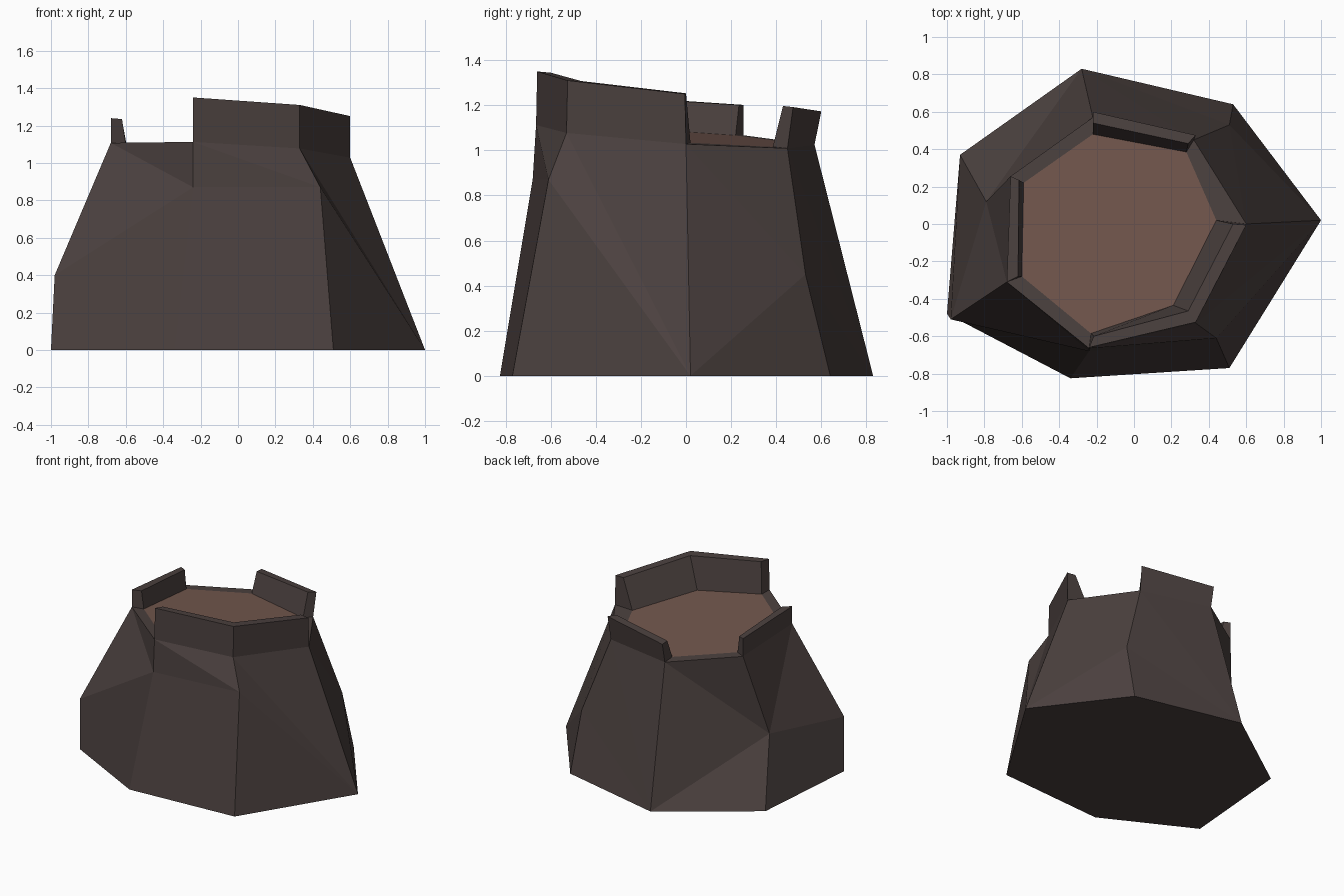
import bpy, bmesh
from mathutils import Vector

if "Cube" in bpy.data.objects:
    bpy.data.objects.remove(bpy.data.objects["Cube"])


def material(name, rgb):
    m = bpy.data.materials.new(name)
    m.diffuse_color = (*rgb, 1)
    m.use_nodes = True
    m.node_tree.nodes["Principled BSDF"].inputs["Base Color"].default_value = m.diffuse_color
    return m


STONE = material("dark_stone", (0.070, 0.052, 0.049))
EARTH = material("brown_earth", (0.168, 0.095, 0.075))


def build(name, faces, mat):
    """Make a flat-shaded object from faces given as lists of points."""
    bm = bmesh.new()
    for pts in faces:
        unique = []
        for p in pts:
            if p not in unique:
                unique.append(p)
        bm.faces.new([bm.verts.new(p) for p in unique])
    bmesh.ops.remove_doubles(bm, verts=bm.verts, dist=0.0005)
    bmesh.ops.recalc_face_normals(bm, faces=bm.faces)
    me = bpy.data.meshes.new(name)
    bm.to_mesh(me)
    bm.free()
    me.materials.append(mat)
    ob = bpy.data.objects.new(name, me)
    bpy.context.collection.objects.link(ob)
    return ob


def on_slope(x, y, h=0.0):
    """Point at height h above the tilted top plane."""
    return Vector((x, y, 1.055 - 0.045 * x - 0.07 * y + h))


# Seven corners, counter-clockwise from +x:
# foot, bend in the slope (or None), rim, floor edge, wall top outer, wall top inner, wall height
CORNERS = [
    ((1.00, 0.02), None, (0.60, 0.00), (0.44, 0.02), (0.60, -0.005), (0.53, 0.00), 0.222),
    ((0.53, 0.64), (0.51, 0.53, 0.45), (0.32, 0.45), (0.28, 0.385), (0.33, 0.475), (0.29, 0.43), 0.185),
    ((-0.28, 0.83), None, (-0.22, 0.57), (-0.22, 0.48), (-0.22, 0.60), (-0.22, 0.54), 0.15),
    ((-0.93, 0.37), (-0.79, 0.12, 0.46), (-0.66, 0.255), (-0.59, 0.22), (-0.66, 0.255), (-0.615, 0.235), 0.135),
    ((-1.00, -0.48), (-0.98, -0.51, 0.40), (-0.68, -0.31), (-0.60, -0.28), (-0.68, -0.31), (-0.62, -0.28), 0.132),
    ((-0.34, -0.825), (-0.24, -0.68, 0.87), (-0.24, -0.665), (-0.23, -0.585), (-0.24, -0.66), (-0.215, -0.60), 0.238),
    ((0.51, -0.77), (0.44, -0.61, 0.87), (0.33, -0.53), (0.21, -0.435), (0.33, -0.525), (0.29, -0.465), 0.233),
]
foot = [Vector((*c[0], 0)) for c in CORNERS]
bend = [Vector(c[1]) if c[1] else f for c, f in zip(CORNERS, foot)]
rim = [on_slope(*c[2]) for c in CORNERS]
floor = [on_slope(*c[3]) for c in CORNERS]
top_out = [on_slope(*c[4], c[6]) for c in CORNERS]
top_in = [on_slope(*c[5], c[6]) for c in CORNERS]

# Tapered rock body: lower facets, upper facets, ledge and underside
faces = [foot]
for i in range(7):
    j = (i + 1) % 7
    faces.append([foot[i], foot[j], bend[j], bend[i]])
    if i == 3:
        faces += [[bend[i], bend[j], rim[j]], [bend[i], rim[j], rim[i]]]
    else:
        faces += [[bend[i], bend[j], rim[i]], [bend[j], rim[j], rim[i]]]
    faces.append([rim[i], rim[j], floor[j], floor[i]])
build("tower_body", faces, STONE)

# Earth floor inside the parapet
build("top_floor", [floor], EARTH)


# Parapet walls, each following a run of neighbouring corners
def parapet(name, run):
    rings = [[rim[i], top_out[i], top_in[i], floor[i]] for i in run]
    faces = [rings[0], rings[-1]]
    for a, b in zip(rings, rings[1:]):
        for k in range(3):
            faces.append([a[k], b[k], b[k + 1], a[k + 1]])
    build(name, faces, STONE)


parapet("front_parapet", [5, 6, 0])
parapet("back_parapet", [1, 2])
parapet("left_parapet", [3, 4])
